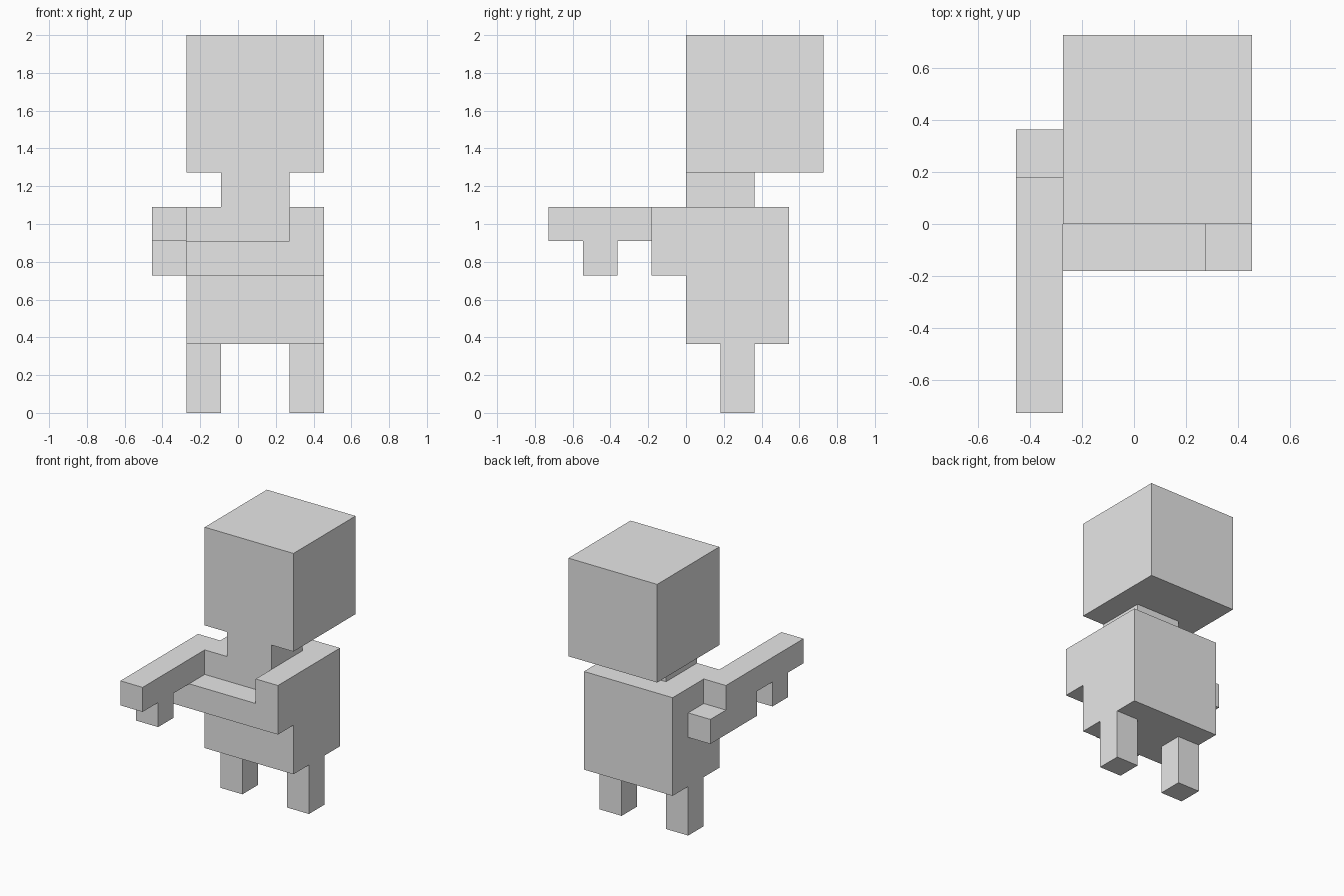
import bpy
import bmesh
from mathutils import Vector

cube = bpy.data.objects.get("Cube")
if cube:
    bpy.data.objects.remove(cube, do_unlink=True)

# The figure is laid out on a block grid, 5 wide, 8 deep and 11 tall
UNIT = 2 / 11
ORIGIN = Vector((2.5, 4, 0))

grey = bpy.data.materials.new("light grey")
grey.use_nodes = True
COLOUR = (0.8, 0.8, 0.8, 1)
grey.diffuse_color = COLOUR
grey.node_tree.nodes["Principled BSDF"].inputs["Base Color"].default_value = COLOUR


def block(name, x, y, z):
    """Box spanning the given (low, high) grid ranges."""
    low, high = (Vector(c) for c in zip(x, y, z))
    mesh = bpy.data.meshes.new(name)
    bm = bmesh.new()
    bmesh.ops.create_cube(bm, size=1)
    for v in bm.verts:
        v.co = (low + (v.co + Vector((0.5, 0.5, 0.5))) * (high - low) - ORIGIN) * UNIT
    bm.to_mesh(mesh)
    bm.free()
    mesh.materials.append(grey)
    obj = bpy.data.objects.new(name, mesh)
    bpy.context.collection.objects.link(obj)
    return obj


# Head, neck and torso
block("head", (1, 5), (4, 8), (7, 11))
block("neck", (2, 4), (4, 6), (6, 7))
block("torso", (1, 5), (4, 7), (2, 6))

# Legs
for side, x in (("right", 1), ("left", 4)):
    block(side + "_leg", (x, x + 1), (5, 6), (0, 2))

# Arms held across the chest
block("forearms", (1, 5), (3, 4), (4, 5))
block("left_upper_arm", (4, 5), (3, 4), (5, 6))

# Long held tool along the right side
block("tool_barrel", (0, 1), (0, 5), (5, 6))
block("tool_stock", (0, 1), (3, 6), (4, 5))
block("tool_grip", (0, 1), (1, 2), (4, 5))
